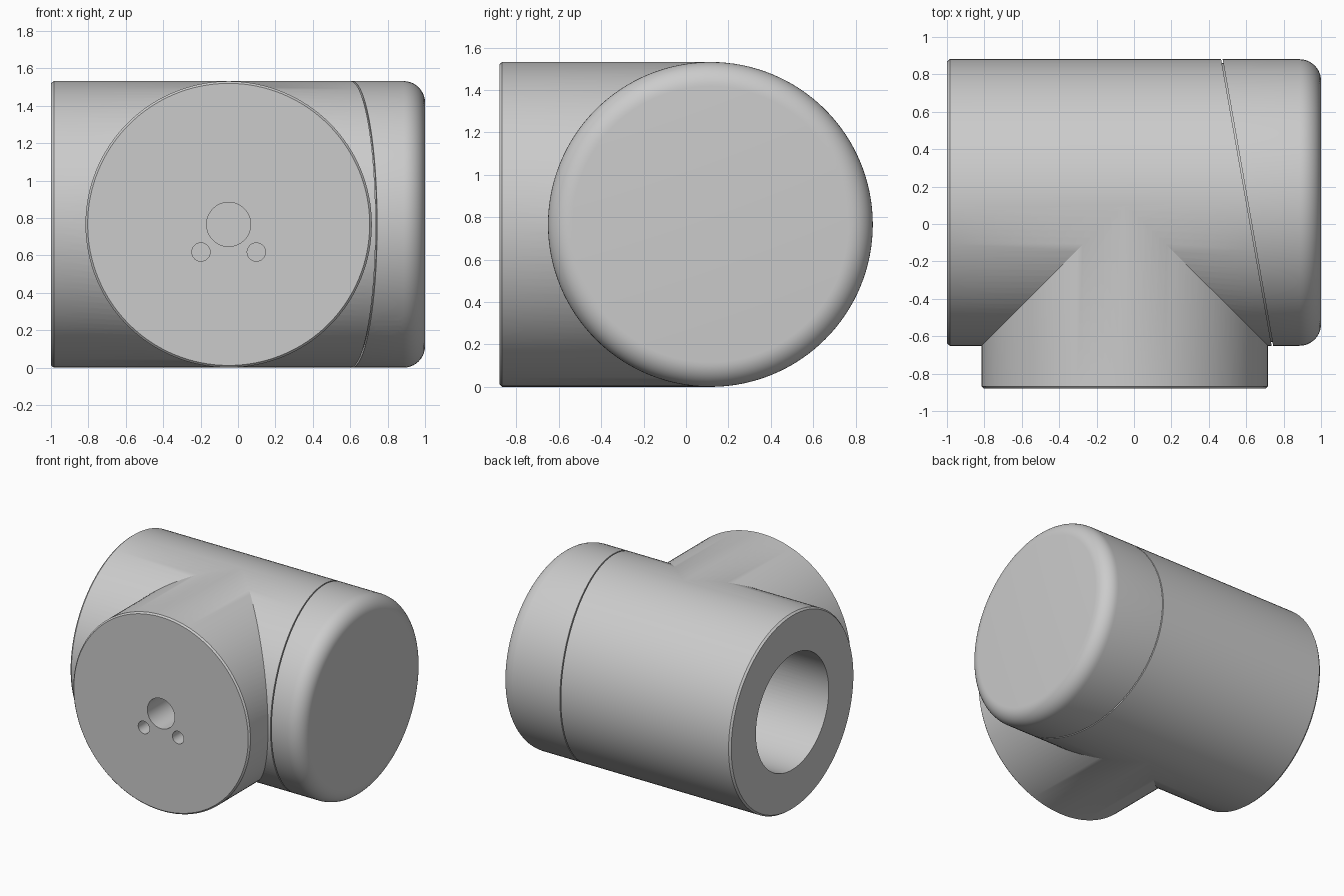
import bpy, bmesh, math
from mathutils import Vector, Matrix

if "Cube" in bpy.data.objects:
    bpy.data.objects.remove(bpy.data.objects["Cube"], do_unlink=True)

R = 0.766                       # outer radius of both tubes
CENTRE = Vector((0, 0.115, R))  # centre of the main axis
BRANCH_X = -0.05
SEAM = Vector((0.605, 0.115, R))
SEAM_N = Vector((math.cos(math.radians(10)), math.sin(math.radians(10)), 0))
X, Y = Vector((1, 0, 0)), Vector((0, 1, 0))

grey = bpy.data.materials.new("light grey")
grey.use_nodes = True
grey.diffuse_color = (0.6, 0.6, 0.6, 1)
grey.node_tree.nodes["Principled BSDF"].inputs["Base Color"].default_value = (0.6, 0.6, 0.6, 1)


def lathe(name, profile, origin, axis, steps=128, cuts=()):
    """Turn (distance, radius) points about an axis, then trim by planes."""
    bm = bmesh.new()
    verts = [bm.verts.new((r, 0, d)) for d, r in profile]
    edges = [bm.edges.new(pair) for pair in zip(verts, verts[1:])]
    bmesh.ops.spin(bm, geom=verts + edges, cent=(0, 0, 0), axis=(0, 0, 1),
                   angle=math.tau, steps=steps, use_duplicate=False)
    bmesh.ops.remove_doubles(bm, verts=bm.verts[:], dist=0.0001)
    bmesh.ops.holes_fill(bm, edges=[e for e in bm.edges if e.is_boundary], sides=0)
    turn = axis.to_track_quat('Z', 'Y').to_matrix().to_4x4()
    bm.transform(Matrix.Translation(origin) @ turn)
    for co, normal in cuts:
        bmesh.ops.bisect_plane(bm, geom=bm.verts[:] + bm.edges[:] + bm.faces[:],
                               plane_co=co, plane_no=normal, clear_outer=True)
        bmesh.ops.holes_fill(bm, edges=[e for e in bm.edges if e.is_boundary], sides=0)
    bmesh.ops.recalc_face_normals(bm, faces=bm.faces[:])
    mesh = bpy.data.meshes.new(name)
    bm.to_mesh(mesh)
    bm.free()
    mesh.materials.append(grey)
    obj = bpy.data.objects.new(name, mesh)
    bpy.context.collection.objects.link(obj)
    return obj


def combine(target, tool, operation):
    """Apply an exact boolean and discard the tool."""
    mod = target.modifiers.new("boolean", 'BOOLEAN')
    mod.operation, mod.object, mod.solver = operation, tool, 'EXACT'
    bpy.context.view_layer.update()
    graph = bpy.context.evaluated_depsgraph_get()
    mesh = bpy.data.meshes.new_from_object(target.evaluated_get(graph))
    target.modifiers.clear()
    target.data = mesh
    bpy.data.objects.remove(tool, do_unlink=True)


def drill(target, origin, axis, start, end, radius, steps=48):
    tool = lathe("cutter", [(start, radius), (end, radius)], origin, axis, steps)
    combine(target, tool, 'DIFFERENCE')


# Main housing with a lightly chamfered open end, trimmed at the slanted seam
gap = SEAM_N * 0.004
housing = lathe("housing", [(-1, R - 0.012), (-0.985, R), (0.9, R)], CENTRE, X,
                cuts=[(SEAM - gap, SEAM_N)])

# Side branch
branch_origin = Vector((BRANCH_X, 0, R))
branch = lathe("branch", [(-0.88, R - 0.012), (-0.868, R - 0.0005), (0.1, R - 0.0005)],
               branch_origin, Y)
combine(housing, branch, 'UNION')

# Crossing bores, leaving a recessed plate in the branch
drill(housing, CENTRE, X, -1.1, 0.44, 0.45, 96)
drill(housing, branch_origin, Y, -0.70, 0.1, 0.447, 96)
drill(housing, branch_origin, Y, -1.0, -0.80, 0.447, 96)

# Centre hole and four bolt holes in the plate
drill(housing, branch_origin, Y, -0.9, -0.6, 0.118)
for sx in (-1, 1):
    for sz in (-1, 1):
        drill(housing, branch_origin + Vector((sx, 0, sz)) * 0.148, Y, -0.9, -0.6, 0.049, 32)

# End cap with a rounded rim
rim = 0.115
arc = [(1 - rim + rim * math.sin(a), R - rim + rim * math.cos(a))
       for a in (math.radians(90) * i / 10 for i in range(11))]
cap = lathe("end_cap", [(0.3, R)] + arc, CENTRE, X, cuts=[(SEAM + gap, -SEAM_N)])

# Blind hole in the lower front of the cap
inward = Vector((0, 1, 1)).normalized()
drill(cap, CENTRE + X * 0.8, inward, -0.9, -R + 0.08, 0.072)

# Thin core that closes the seam groove
core = lathe("seam_core", [(0.3, R - 0.02), (0.95, R - 0.02)], CENTRE, X,
             cuts=[(SEAM + gap * 2, SEAM_N), (SEAM - gap * 2, -SEAM_N)])

for obj in (housing, cap, core):
    bpy.ops.object.select_all(action='DESELECT')
    obj.select_set(True)
    bpy.context.view_layer.objects.active = obj
    bpy.ops.object.shade_smooth_by_angle(angle=math.radians(25))
